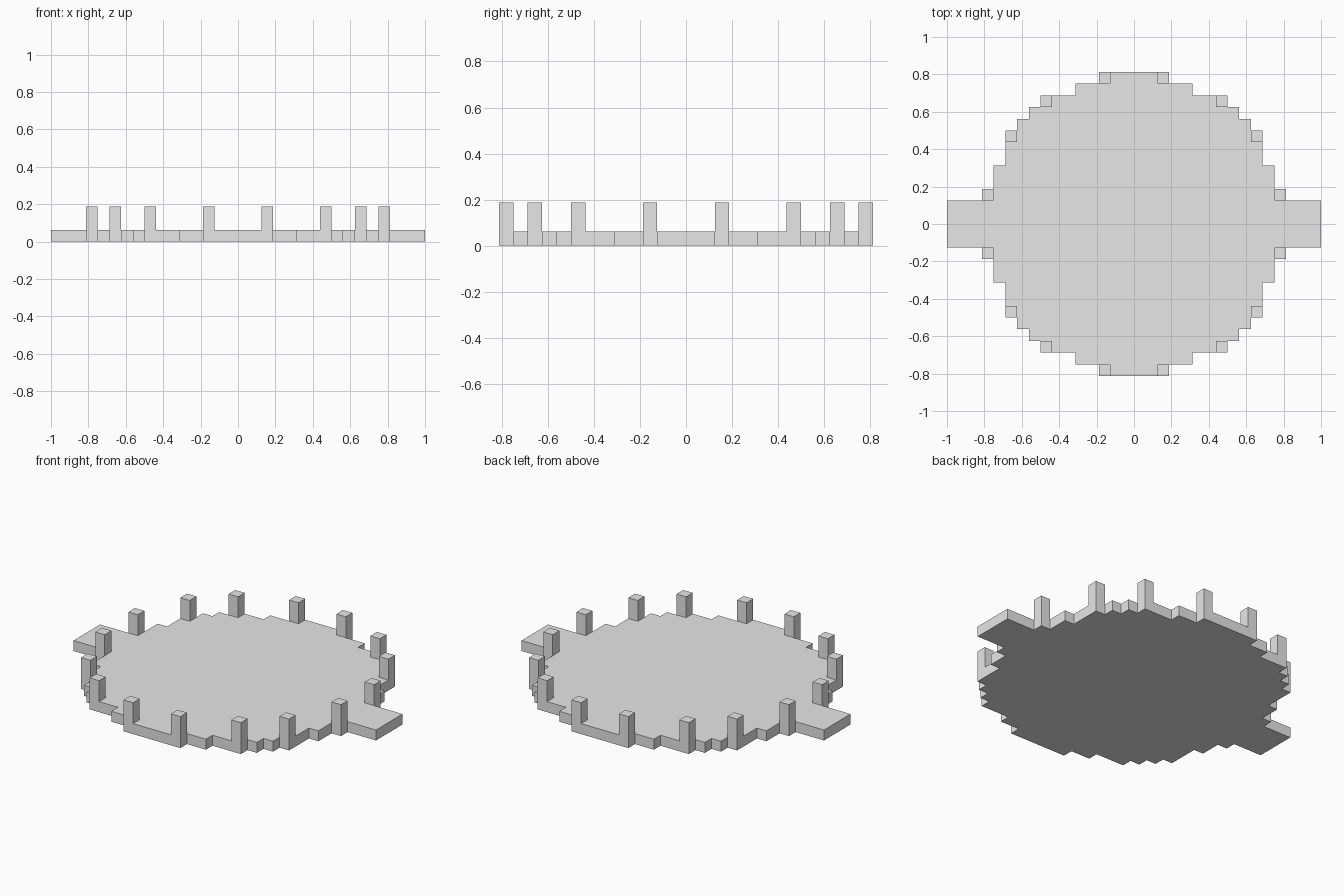
import bpy
import bmesh

cube = bpy.data.objects.get("Cube")
if cube:
    bpy.data.objects.remove(cube, do_unlink=True)

U = 1 / 16          # one block
SLAB_TOP = 1        # heights in blocks
POST_TOP = 3

grey = bpy.data.materials.new("stone_grey")
grey.use_nodes = True
colour = (0.8, 0.8, 0.8, 1)
grey.diffuse_color = colour
grey.node_tree.nodes["Principled BSDF"].inputs["Base Color"].default_value = colour


def prism(name, outline, bottom, top):
    """Extrude a flat outline, given in blocks, between two heights."""
    bm = bmesh.new()
    base = bm.faces.new([bm.verts.new((x * U, y * U, bottom * U)) for x, y in outline])
    side = bmesh.ops.extrude_face_region(bm, geom=[base], use_keep_orig=True)
    raised = [v for v in side["geom"] if isinstance(v, bmesh.types.BMVert)]
    bmesh.ops.translate(bm, verts=raised, vec=(0, 0, (top - bottom) * U))
    bmesh.ops.recalc_face_normals(bm, faces=bm.faces)
    mesh = bpy.data.meshes.new(name)
    bm.to_mesh(mesh)
    bm.free()
    mesh.materials.append(grey)
    obj = bpy.data.objects.new(name, mesh)
    bpy.context.collection.objects.link(obj)
    return obj


# Stepped round floor with a walkway on each side: (half width, upper y) per step
steps = [(16, 2), (13, 3), (12, 5), (11, 8), (10, 9), (9, 10), (8, 11), (5, 12), (3, 13)]
quarter = []
for i, (x, y) in enumerate(steps):
    if i:
        quarter.append((x, steps[i - 1][1]))
    quarter.append((x, y))
half = quarter + [(-x, y) for x, y in reversed(quarter)]
prism("floor", half + [(x, -y) for x, y in reversed(half)], 0, SLAB_TOP)

# Rim posts, repeated in all four quarters
for name, x, y in (("walkway_post", 12, 2), ("side_post", 10, 7),
                   ("diagonal_post", 7, 10), ("end_post", 2, 12)):
    for sx, side in ((1, "left"), (-1, "right")):
        for sy, end in ((-1, "front"), (1, "back")):
            corners = [(x, y), (x + 1, y), (x + 1, y + 1), (x, y + 1)]
            prism(f"{name}_{end}_{side}", [(sx * a, sy * b) for a, b in corners],
                  SLAB_TOP, POST_TOP)
